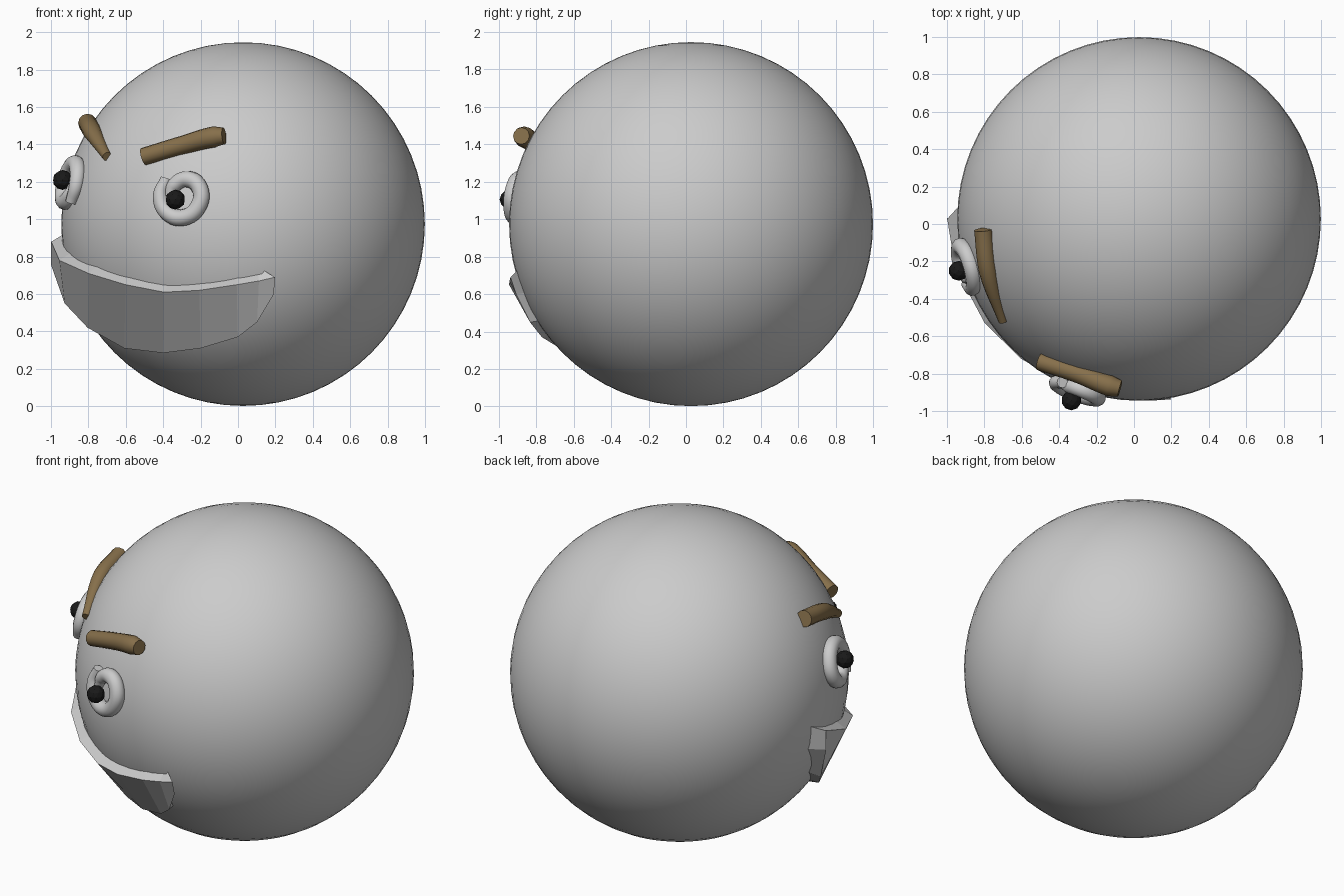
import bpy, bmesh, math
from mathutils import Vector

if "Cube" in bpy.data.objects:
    bpy.data.objects.remove(bpy.data.objects["Cube"])

C = Vector((0.027, 0.027, 0.974))   # head centre
R = 0.972


def material(name, rgb):
    m = bpy.data.materials.new(name)
    m.diffuse_color = (*rgb, 1)
    m.use_nodes = True
    m.node_tree.nodes["Principled BSDF"].inputs["Base Color"].default_value = m.diffuse_color
    return m


WHITE = material("white", (0.85, 0.85, 0.85))
BLACK = material("black", (0.01, 0.01, 0.01))
BROWN = material("brown", (0.24, 0.16, 0.07))


def tube(name, pts, radii, mat):
    """Smooth capped tube along a path, with a radius at each point."""
    cu = bpy.data.curves.new(name, 'CURVE')
    cu.dimensions = '3D'
    cu.bevel_depth = 1.0
    cu.bevel_resolution = 4
    cu.use_fill_caps = True
    sp = cu.splines.new('BEZIER')
    sp.bezier_points.add(len(pts) - 1)
    sp.resolution_u = 6
    for bp, p, r in zip(sp.bezier_points, pts, radii):
        bp.co = p
        bp.radius = r
        bp.handle_left_type = bp.handle_right_type = 'AUTO'
    ob = bpy.data.objects.new(name, cu)
    bpy.context.collection.objects.link(ob)
    bpy.ops.object.select_all(action='DESELECT')
    ob.select_set(True)
    bpy.context.view_layer.objects.active = ob
    bpy.ops.object.convert(target='MESH')
    ob = bpy.context.object
    ob.data.materials.clear()
    ob.data.materials.append(mat)
    bpy.ops.object.shade_smooth_by_angle(angle=math.radians(40))


# Head
bpy.ops.mesh.primitive_uv_sphere_add(segments=64, ring_count=32, radius=R, location=C)
bpy.context.object.name = "head"
bpy.ops.object.shade_smooth()

# Eyes: a curled white tube on the surface, with a black pupil
CURL = [(-.085, .11), (-.115, .01), (-.065, -.08), (.03, -.1), (.105, -.04),
        (.11, .05), (.04, .105), (-.04, .07), (-.065, .01)]
CURL_R = [.03, .04, .044, .045, .045, .045, .045, .04, .025]


def eye(name, centre, pupil, turn):
    centre = Vector(centre)
    n = (centre - C).normalized()
    u = Vector((0, 0, 1)).cross(n).normalized()
    v = n.cross(u)
    c, s = math.cos(turn), math.sin(turn)
    pts = [centre + u * (a * c - b * s) + v * (a * s + b * c) for a, b in CURL]
    tube(name + "_eye", pts, CURL_R, WHITE)
    bpy.ops.mesh.primitive_ico_sphere_add(subdivisions=2, radius=.053, location=pupil)
    bpy.context.object.name = name + "_pupil"
    bpy.context.object.data.materials.append(BLACK)


eye("right", (-.308, -.89, 1.11), (-.335, -.943, 1.105), 0)
eye("left", (-.893, -.233, 1.197), (-.938, -.25, 1.21), math.pi)

# Eyebrows
tube("right_eyebrow", [(-.505, -.735, 1.335), (-.3, -.80, 1.395), (-.13, -.865, 1.44), (-.075, -.88, 1.445)],
     [.047, .05, .056, .045], BROWN)
tube("left_eyebrow", [(-.805, -.03, 1.515), (-.78, -.25, 1.47), (-.70, -.52, 1.335)],
     [.05, .05, .025], BROWN)

# Mouth: faceted band; each row is angle round the head, height, radius
TOP = [(180, .88, 1.03), (195, .78, 1.035), (214, .71, 1.03), (230, .65, 1.03), (244, .61, 1.03),
       (256, .62, 1.03), (268, .65, 1.025), (275, .67, 1.02), (280, .69, 1.02)]
LOW = [(180, .76, 1.05), (183, .55, 1.045), (194, .42, 1.02), (211, .31, .995), (233, .285, .99),
       (252, .31, .99), (268, .37, 1.0), (275, .45, 1.01), (280, .60, 1.02)]


def on_head(angle, z, r):
    h = math.sqrt(r * r - (z - C.z) ** 2)
    a = math.radians(angle)
    return (C.x + h * math.cos(a), C.y + h * math.sin(a), z)


bm = bmesh.new()
rows = []
for i, (t, l) in enumerate(zip(TOP, LOW)):
    shift = -5 if i == 0 else (-4 if i == len(TOP) - 1 else 0)
    rows.append([bm.verts.new(on_head(*p)) for p in
                 (t, l, (l[0] + shift, l[1] + .01, .95), (t[0] + shift, t[1] + .045, .955))])
for a, b in zip(rows, rows[1:]):
    for k in range(4):
        m = (k + 1) % 4
        bm.faces.new((a[k], a[m], b[m], b[k]))
bm.faces.new(rows[0])
bm.faces.new(rows[-1])
bmesh.ops.recalc_face_normals(bm, faces=bm.faces)
me = bpy.data.meshes.new("mouth")
bm.to_mesh(me)
bm.free()
bpy.context.collection.objects.link(bpy.data.objects.new("mouth", me))
